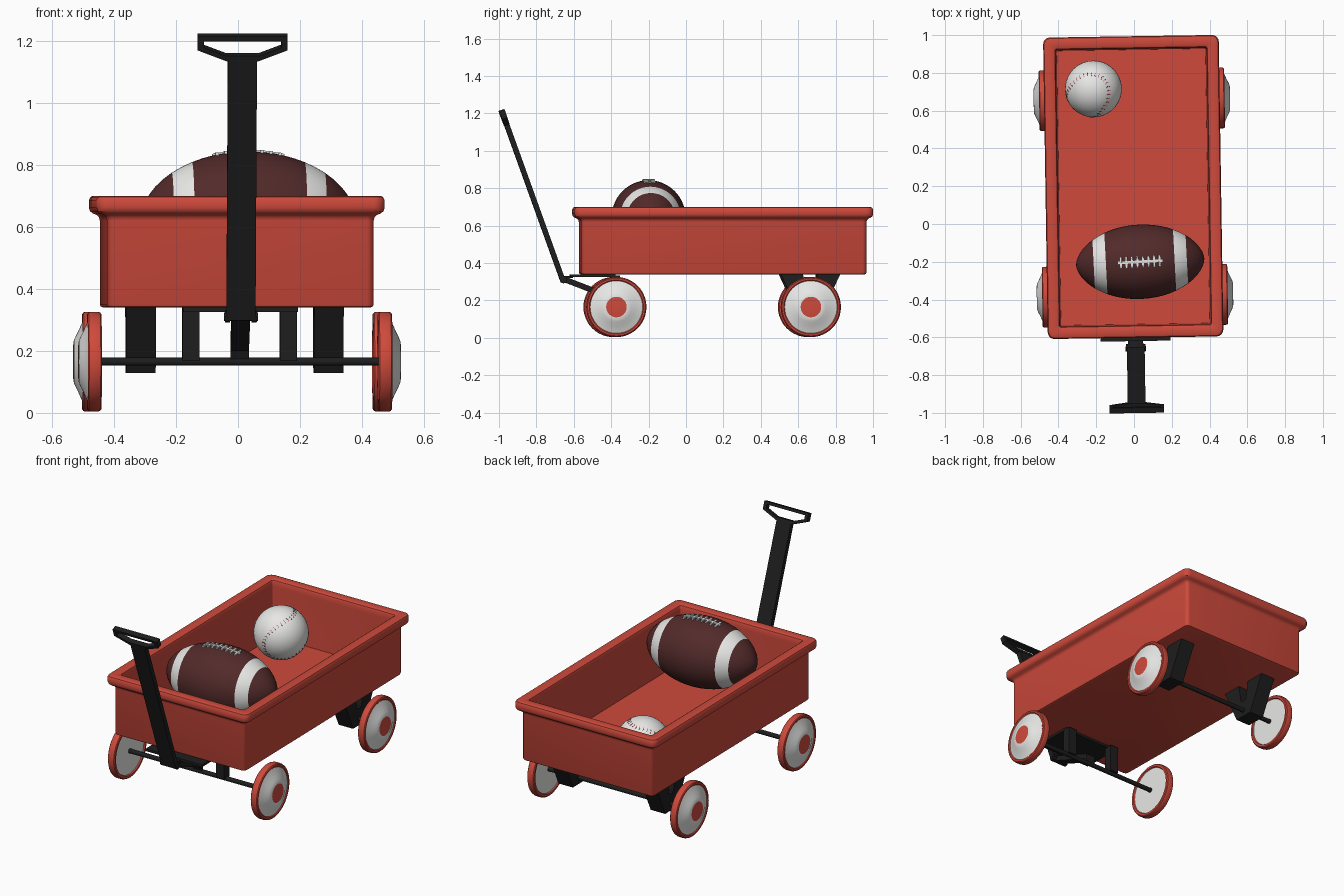
import bpy, bmesh, math
from mathutils import Matrix, Vector

if "Cube" in bpy.data.objects:
    bpy.data.objects.remove(bpy.data.objects["Cube"])


def mat(name, rgb):
    m = bpy.data.materials.new(name)
    m.diffuse_color = (*rgb, 1)
    m.use_nodes = True
    m.node_tree.nodes["Principled BSDF"].inputs["Base Color"].default_value = m.diffuse_color
    return m


RED = mat("wagon red", (0.62, 0.068, 0.045))
WHITE = mat("white", (0.80, 0.80, 0.79))
BLACK = mat("black metal", (0.013, 0.013, 0.013))
BROWN = mat("football brown", (0.085, 0.023, 0.023))
STITCH = mat("stitch red", (0.45, 0.02, 0.025))

# The whole wagon is turned slightly about z
YC = 0.196
TURN = (Matrix.Translation((-0.004, YC, 0)) @ Matrix.Rotation(math.radians(0.9), 4, 'Z')
        @ Matrix.Translation((0, -YC, 0)))


def finish(name, bm, mats, matrix=TURN, angle=35):
    bmesh.ops.recalc_face_normals(bm, faces=bm.faces)
    me = bpy.data.meshes.new(name)
    bm.to_mesh(me)
    bm.free()
    me.transform(matrix)
    for m in mats:
        me.materials.append(m)
    me.shade_smooth()
    me.set_sharp_from_angle(angle=math.radians(angle))
    ob = bpy.data.objects.new(name, me)
    bpy.context.collection.objects.link(ob)
    return ob


def add_box(bm, centre, size, rot=Matrix()):
    m = Matrix.Translation(centre) @ rot @ Matrix.Diagonal((*size, 1))
    bmesh.ops.create_cube(bm, size=1, matrix=m)


def add_rod(bm, x0, x1, y, z, r, n=20):
    m = Matrix.Translation(((x0 + x1) / 2, y, z)) @ Matrix.Rotation(math.pi / 2, 4, 'Y')
    bmesh.ops.create_cone(bm, cap_ends=True, segments=n, radius1=r, radius2=r,
                          depth=x1 - x0, matrix=m)


def add_prism(bm, pts, x0, x1):
    """Side outline of (y, z) points, extruded along x."""
    a, b = ([bm.verts.new((x, y, z)) for y, z in pts] for x in (x0, x1))
    bm.faces.new(a)
    bm.faces.new(b)
    for i in range(len(pts)):
        j = (i + 1) % len(pts)
        bm.faces.new((a[i], a[j], b[j], b[i]))


def lathe(profile, colours, n=48):
    """Spin (radius, x) points about the x axis, one colour index per step."""
    bm = bmesh.new()
    rings = []
    for r, x in profile:
        if r == 0:
            rings.append([bm.verts.new((x, 0, 0))] * n)
        else:
            rings.append([bm.verts.new((x, r * math.cos(k * math.tau / n), r * math.sin(k * math.tau / n)))
                          for k in range(n)])
    for a, b, c in zip(rings, rings[1:], colours):
        for i in range(n):
            j = (i + 1) % n
            f = bm.faces.new(list(dict.fromkeys((a[i], a[j], b[j], b[i]))))
            f.material_index = c
    return bm


# Wagon tray: rounded rectangles lofted along a wall section of (offset, z)
section = [(-0.036, 0.36), (-0.030, 0.66), (-0.030, 0.685), (-0.026, 0.695), (-0.017, 0.70),
           (0.021, 0.70), (0.030, 0.696), (0.035, 0.686), (0.035, 0.662), (0.031, 0.65),
           (0.022, 0.643), (0.010, 0.638), (0.003, 0.631), (0, 0.62),
           (0, 0.35), (-0.003, 0.343), (-0.010, 0.34)]
bm = bmesh.new()
rings = []
for off, z in section:
    hx, hy, r = 0.43 + off, 0.763 + off, 0.022 + 0.4 * off
    ring = []
    for q, (sx, sy) in enumerate(((1, 1), (-1, 1), (-1, -1), (1, -1))):
        for k in range(6):
            a = math.pi / 2 * (q + k / 5)
            ring.append(bm.verts.new((sx * (hx - r) + r * math.cos(a),
                                      YC + sy * (hy - r) + r * math.sin(a), z)))
    rings.append(ring)
for a, b in zip(rings, rings[1:]):
    for i in range(len(a)):
        j = (i + 1) % len(a)
        bm.faces.new((a[i], a[j], b[j], b[i]))
bm.faces.new(rings[0])
bm.faces.new(rings[-1])
finish("wagon_tray", bm, [RED])

# Wheels: red tyre, white domed disc, red cap
WZ = 0.165
wheel = [(0, 0.453), (0.138, 0.453), (0.142, 0.446), (0.154, 0.446), (0.159, 0.45), (0.161, 0.457),
         (0.161, 0.48), (0.159, 0.487), (0.154, 0.491), (0.145, 0.491), (0.14, 0.487),
         (0.125, 0.492), (0.10, 0.503), (0.08, 0.513), (0.068, 0.518), (0.055, 0.52), (0, 0.52)]
wheel_col = [1] + [0] * 9 + [1] * 5 + [0]
for end, y in (("front", -0.38), ("rear", 0.66)):
    for side, s in (("right", 1), ("left", -1)):
        bm = lathe([(r, s * x) for r, x in wheel], wheel_col)
        finish(f"{end}_{side}_wheel", bm, [RED, WHITE], TURN @ Matrix.Translation((0, y, WZ)))
    bm = bmesh.new()
    add_rod(bm, -0.456, 0.456, y, WZ, 0.013)
    finish(f"{end}_axle", bm, [BLACK])

# Rear brackets: forked blocks from tray to axle
fork = [(0.50, 0.342), (0.62, 0.342), (0.64, 0.23), (0.68, 0.23), (0.70, 0.342), (0.82, 0.342),
        (0.72, 0.128), (0.60, 0.128)]
for side, s in (("right", 1), ("left", -1)):
    bm = bmesh.new()
    add_prism(bm, fork, s * 0.255, s * 0.35)
    finish(f"rear_{side}_bracket", bm, [BLACK])

# Front bracket: plate, two legs to the axle and a sloping strut to the hinge
bm = bmesh.new()
add_box(bm, (0, -0.50, 0.333), (0.37, 0.24, 0.014))
for s in (1, -1):
    add_box(bm, (s * 0.157, -0.38, 0.25), (0.055, 0.05, 0.165))
add_prism(bm, [(-0.66, 0.322), (-0.64, 0.325), (-0.38, 0.225), (-0.38, 0.155), (-0.40, 0.20),
               (-0.65, 0.297)], -0.03, 0.03)
add_box(bm, (0, -0.63, 0.326), (0.08, 0.05, 0.012))
finish("front_bracket", bm, [BLACK])

# Hinge: pin with two cheeks
bm = bmesh.new()
add_rod(bm, -0.055, 0.055, -0.66, 0.31, 0.013, 12)
for s in (1, -1):
    add_rod(bm, s * 0.043 - 0.008, s * 0.043 + 0.008, -0.655, 0.311, 0.02, 8)
finish("handle_hinge", bm, [BLACK])

# Pull handle: flat bar and a flared loop grip, leaning forward
LEAN = TURN @ Matrix.Translation((0, -0.66, 0.31)) @ Matrix.Rotation(math.radians(19.8), 4, 'X')
bm = bmesh.new()
add_box(bm, (0, 0, 0.44), (0.094, 0.028, 0.895))
finish("handle_bar", bm, [BLACK], LEAN)

outer = [(0.05, 0.88), (0.145, 0.918), (0.145, 0.965)]
inner = [(0.055, 0.899), (0.125, 0.927), (0.125, 0.949)]
loops = [p + [(-x, z) for x, z in reversed(p)] for p in (outer, inner)]
bm = bmesh.new()
grid = [[[bm.verts.new((x, t, z)) for x, z in p] for p in loops] for t in (-0.015, 0.015)]
for i in range(6):
    j = (i + 1) % 6
    (o0, i0), (o1, i1) = grid
    for a, b in ((o0, i0), (o1, i1), (o0, o1), (i0, i1)):
        bm.faces.new((a[i], a[j], b[j], b[i]))
finish("handle_grip", bm, [BLACK], LEAN)

# Football: pointed spheroid with two white bands
L, R = 0.34, 0.197


def ball_r(x):
    return R * max(0, 1 - (x / L) ** 2) ** 0.57


half = [0, 0.04, 0.08, 0.115, 0.15, 0.182, 0.215, 0.247, 0.275, 0.30, 0.318, 0.33, 0.337, L]
xs = [-x for x in reversed(half[1:])] + half
cols = [1 if 0.182 < abs(a + b) / 2 < 0.247 else 0 for a, b in zip(xs, xs[1:])]
BALL = Matrix.Translation((0.033, -0.2, 0.646)) @ Matrix.Rotation(math.radians(3), 4, 'Z')
finish("football", lathe([(ball_r(x), x) for x in xs], cols, 56), [BROWN, WHITE], BALL, 60)

# Football laces: a curved spine and eight cross strands
bm = bmesh.new()
for k in range(8):
    x = -0.1015 + 0.029 * k
    slope = math.atan2(ball_r(x + 0.01) - ball_r(x - 0.01), 0.02)
    rot = Matrix.Rotation(-slope, 4, 'Y')
    add_box(bm, (x, 0, ball_r(x)), (0.030, 0.014, 0.010), rot)
    add_box(bm, (x, 0, ball_r(x)), (0.010, 0.062, 0.013), rot)
finish("football_laces", bm, [WHITE], BALL)

# Baseball with small red stitches along its seam
BR = 0.15
BASE = Matrix.Translation((-0.215, 0.715, 0.515))
bm = bmesh.new()
bmesh.ops.create_uvsphere(bm, u_segments=48, v_segments=24, radius=BR)
finish("baseball", bm, [WHITE], BASE)

u = Vector((-0.30, -0.40, 0.866))
w = Vector((0.52, 0.693, 0.50))
v = w.cross(u)


def seam(t):
    a, b = 0.75, 0.25
    x = a * math.cos(t) + b * math.cos(3 * t)
    y = a * math.sin(t) - b * math.sin(3 * t)
    z = 2 * math.sqrt(a * b) * math.sin(2 * t)
    return (u * (x - y) / math.sqrt(2) + v * (x + y) / math.sqrt(2) - w * z).normalized()


bm = bmesh.new()
for k in range(72):
    t = k * math.tau / 72
    n = seam(t)
    along = (seam(t + 0.01) - seam(t - 0.01)).normalized()
    across = n.cross(along)
    for s in (1, -1):
        d = (across + along * 0.5 * s).normalized()
        rot = Matrix((d, n.cross(d), n)).transposed().to_4x4()
        add_box(bm, n * BR + across * 0.006 * s, (0.010, 0.0025, 0.002), rot)
finish("baseball_stitches", bm, [STITCH], BASE)
